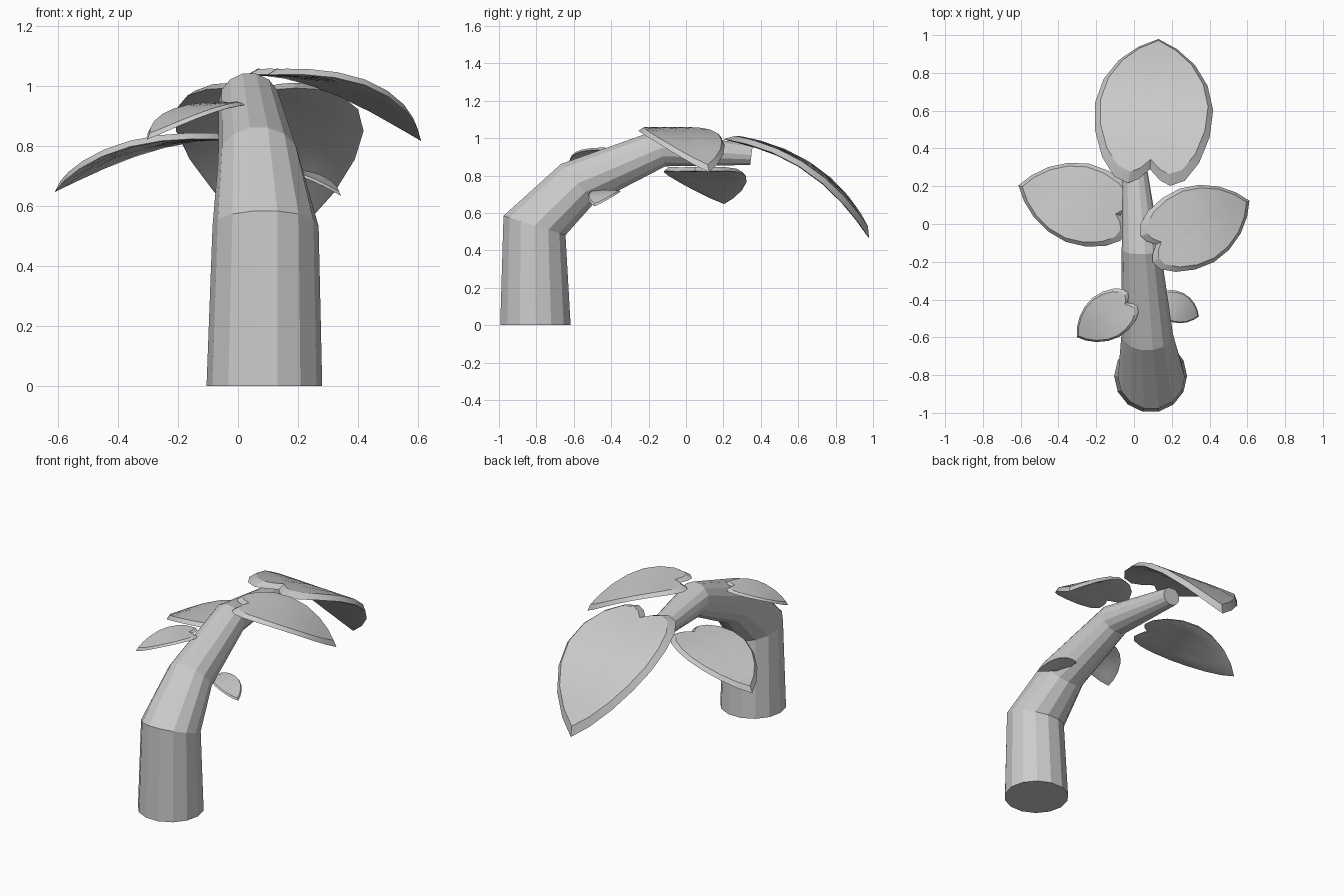
import bpy
import bmesh
import math
from mathutils import Vector

cube = bpy.data.objects.get("Cube")
if cube:
    bpy.data.objects.remove(cube, do_unlink=True)

grey = bpy.data.materials.new("light_grey")
grey.use_nodes = True
COLOUR = (0.6, 0.6, 0.6, 1)
grey.diffuse_color = COLOUR
grey.node_tree.nodes["Principled BSDF"].inputs["Base Color"].default_value = COLOUR


def finish(bm, name, smooth):
    bmesh.ops.recalc_face_normals(bm, faces=bm.faces)
    mesh = bpy.data.meshes.new(name)
    bm.to_mesh(mesh)
    bm.free()
    mesh.materials.append(grey)
    obj = bpy.data.objects.new(name, mesh)
    bpy.context.collection.objects.link(obj)
    if smooth:
        bpy.ops.object.select_all(action="DESELECT")
        obj.select_set(True)
        bpy.context.view_layer.objects.active = obj
        bpy.ops.object.shade_smooth_by_angle(angle=math.radians(20))


def bridge(bm, a, b):
    for i in range(len(a)):
        j = (i + 1) % len(a)
        bm.faces.new((a[i], a[j], b[j], b[i]))


# Bent, tapering stem: ring centre, half-width in x, half-axis in the bend plane
def build_stem(sides=14):
    sections = [
        ((0.088, -0.805, 0), 0.193, (0, -0.193, 0)),
        ((0.092, -0.81, 0.533), 0.177, (0, -0.17, 0.053)),
        ((0.07, -0.58, 0.757), 0.136, (0, -0.09, 0.108)),
        ((0.038, -0.135, 0.946), 0.103, (0, -0.025, 0.099)),
        ((0.0, 0.35, 0.91), 0.06, (0, 0.007, 0.055)),
    ]
    bm = bmesh.new()
    rings = []
    for centre, width, half in sections:
        ring = []
        for i in range(sides):
            a = 2 * math.pi * (i + 0.5) / sides
            across = Vector((width * math.sin(a), 0, 0))
            ring.append(bm.verts.new(Vector(centre) + across + Vector(half) * math.cos(a)))
        rings.append(ring)
    for a, b in zip(rings, rings[1:]):
        bridge(bm, a, b)
    bm.faces.new(rings[0])
    bm.faces.new(rings[-1])
    finish(bm, "stem", False)


# Heart-shaped half outline: along the leaf, across the leaf
HALF = [(0.08, 0), (0.025, 0.06), (0, 0.12), (0.03, 0.2), (0.13, 0.275), (0.28, 0.325),
        (0.45, 0.335), (0.62, 0.295), (0.78, 0.215), (0.91, 0.11), (1, 0)]
OUTLINE = HALF + [(u, -v) for u, v in HALF[-2:0:-1]]


# Arched leaf with a sloping rim around a raised top plate
def build_leaf(name, base, tip, bend, roll=0):
    base, tip = Vector(base), Vector(tip)
    axis = tip - base
    length = axis.length
    along = axis.normalized()
    side = along.cross(Vector((0, 0, 1))).normalized()
    up = side.cross(along)
    side, up = (side * math.cos(roll) + up * math.sin(roll),
                up * math.cos(roll) - side * math.sin(roll))
    bm = bmesh.new()

    def point(u, v, lift):
        arch = 4 * bend * u * (1 - u) + lift
        return bm.verts.new(base + (along * u + side * v + up * arch) * length)

    def ring(scale, lift):
        return [point(0.48 + (u - 0.48) * scale, v * scale, lift) for u, v in OUTLINE]

    def plate(start, lift):
        middle, inner = ring(0.6, lift), ring(0.3, lift)
        bridge(bm, start, middle)
        bridge(bm, middle, inner)
        centre = point(0.48, 0, lift)
        for i in range(len(inner)):
            bm.faces.new((inner[i], inner[(i + 1) % len(inner)], centre))

    edge = ring(1, -0.02)
    for scale, lift in ((0.91, 0.012), (0.95, -0.025)):
        lip = ring(scale, lift)
        bridge(bm, edge, lip)
        plate(lip, lift)
    finish(bm, name, True)


build_stem()
build_leaf("back_leaf", (0.08, 0.22, 1.01), (0.13, 0.99, 0.48), 0.125)
build_leaf("right_leaf", (-0.02, 0.03, 0.835), (-0.615, 0.205, 0.66), 0.09)
build_leaf("left_leaf", (0.07, -0.13, 1.05), (0.615, 0.125, 0.83), 0.11)
build_leaf("small_right_leaf", (-0.01, -0.4, 0.945), (-0.305, -0.6, 0.83), 0.08)
build_leaf("small_left_leaf", (0.13, -0.4, 0.72), (0.345, -0.49, 0.64), 0.1)
